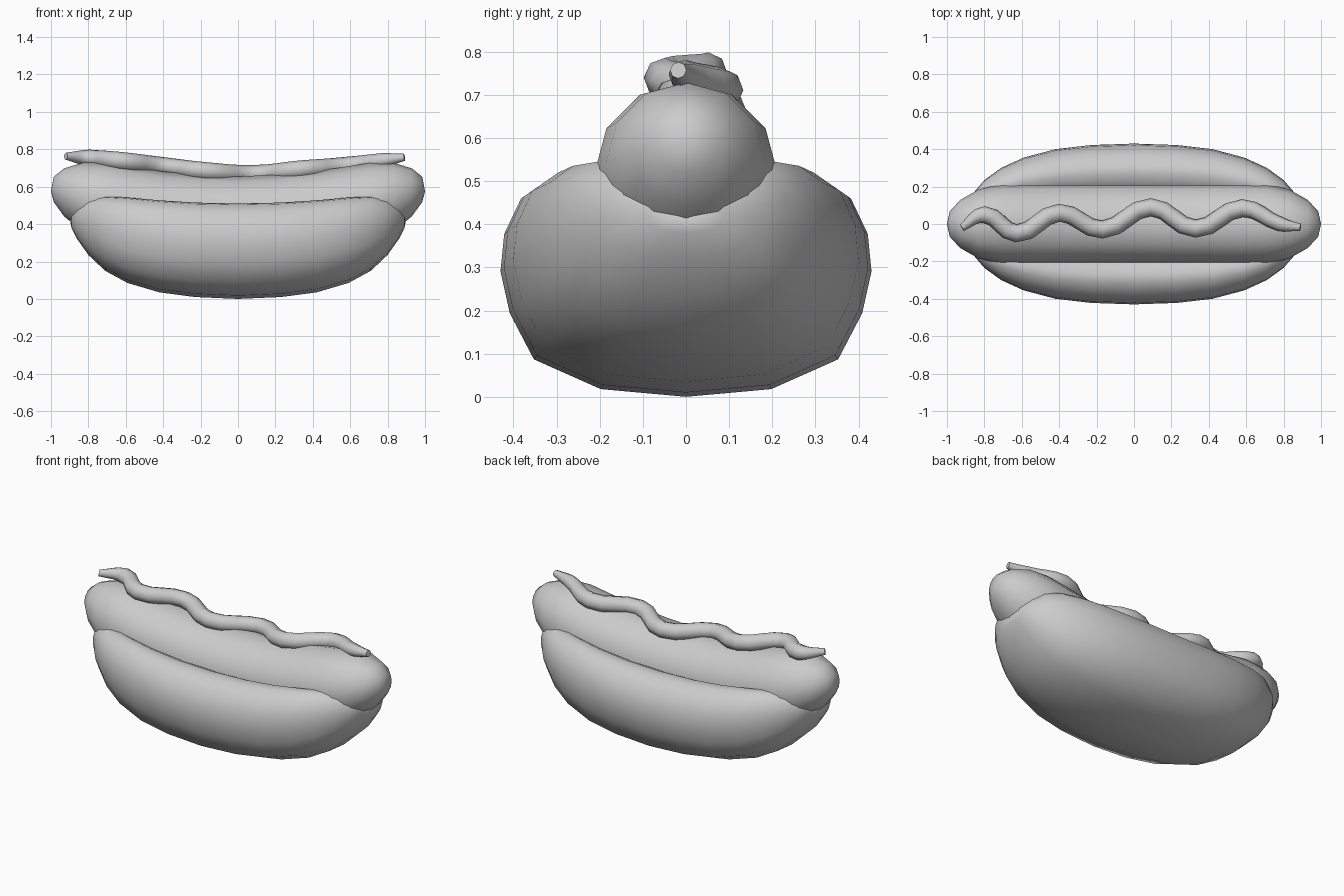
import bpy, bmesh, math

if "Cube" in bpy.data.objects:
    bpy.data.objects.remove(bpy.data.objects["Cube"])


def loft(name, rings, tip_a, tip_b):
    """Skin closed rings of points and close both ends with a tip point."""
    bm = bmesh.new()
    rows = [[bm.verts.new(p) for p in ring] for ring in rings]
    n = len(rows[0])
    for a, b in zip(rows, rows[1:]):
        for i in range(n):
            bm.faces.new((a[i], a[(i + 1) % n], b[(i + 1) % n], b[i]))
    for row, tip in ((rows[0], tip_a), (rows[-1], tip_b)):
        t = bm.verts.new(tip)
        for i in range(n):
            bm.faces.new((row[i], row[(i + 1) % n], t))
    bmesh.ops.recalc_face_normals(bm, faces=bm.faces)
    mesh = bpy.data.meshes.new(name)
    bm.to_mesh(mesh)
    bm.free()
    mesh.shade_smooth()
    ob = bpy.data.objects.new(name, mesh)
    bpy.context.collection.objects.link(ob)
    return ob


def both_ends(half):
    """Mirror stations given from the middle outwards."""
    return [(-s[0], *s[1:]) for s in reversed(half[1:])] + half


# Bun: grooved section, (share of half width, share of height)
section = [(0, 0), (.46, .035), (.82, .17), (.95, .38), (1, .57), (.98, .74),
           (.89, .9), (.74, .985), (.62, 1), (.46, .93), (.25, .72), (0, .62)]
section += [(-y, t) for y, t in reversed(section[1:-1])]
# x, half width, bottom z, top z
bun = both_ends([(0, .43, 0, .51), (.23, .422, .01, .515), (.42, .40, .035, .527),
                 (.59, .355, .085, .542), (.71, .30, .15, .548),
                 (.80, .235, .235, .53), (.86, .165, .32, .49), (.89, .09, .38, .46)])
rings = [[(x, y * w, lo + t * (hi - lo)) for y, t in section] for x, w, lo, hi in bun]
loft("bun", rings, (-.90, 0, .43), (.90, 0, .43))


# Sausage: upward-bent round body with domed ends
def bend(x):
    return .44 + .15 * x * x


sausage = both_ends([(0, .215), (.2, .217), (.4, .217), (.57, .217), (.71, .213),
                     (.83, .185), (.93, .128), (.985, .068)])
SIDES = 12
rings = [[(x, r * math.sin(math.tau * i / SIDES), bend(x) + r * math.cos(math.tau * i / SIDES))
          for i in range(SIDES)] for x, r in sausage]
loft("sausage", rings, (-1, 0, .575), (1, 0, .575))

# Mustard: wavy tapered tube on top of the sausage (x, y, z, thickness)
wave = [(-.92, -.02, .763, .4), (-.80, .05, .753, .95), (-.63, -.05, .738, 1),
        (-.40, .06, .71, 1), (-.17, -.03, .683, 1), (.09, .09, .668, 1),
        (.33, -.025, .692, 1), (.58, .085, .712, 1), (.78, .0, .742, .8),
        (.89, -.018, .757, .4)]
cu = bpy.data.curves.new("mustard", 'CURVE')
cu.dimensions = '3D'
cu.bevel_depth = .048
cu.bevel_resolution = 2
cu.resolution_u = 4
cu.use_fill_caps = True
sp = cu.splines.new('BEZIER')
sp.bezier_points.add(len(wave) - 1)
for p, (x, y, z, r) in zip(sp.bezier_points, wave):
    p.co = (x, y, z)
    p.radius = r
    p.handle_left_type = p.handle_right_type = 'AUTO'
mustard = bpy.data.objects.new("mustard", cu)
bpy.context.collection.objects.link(mustard)
